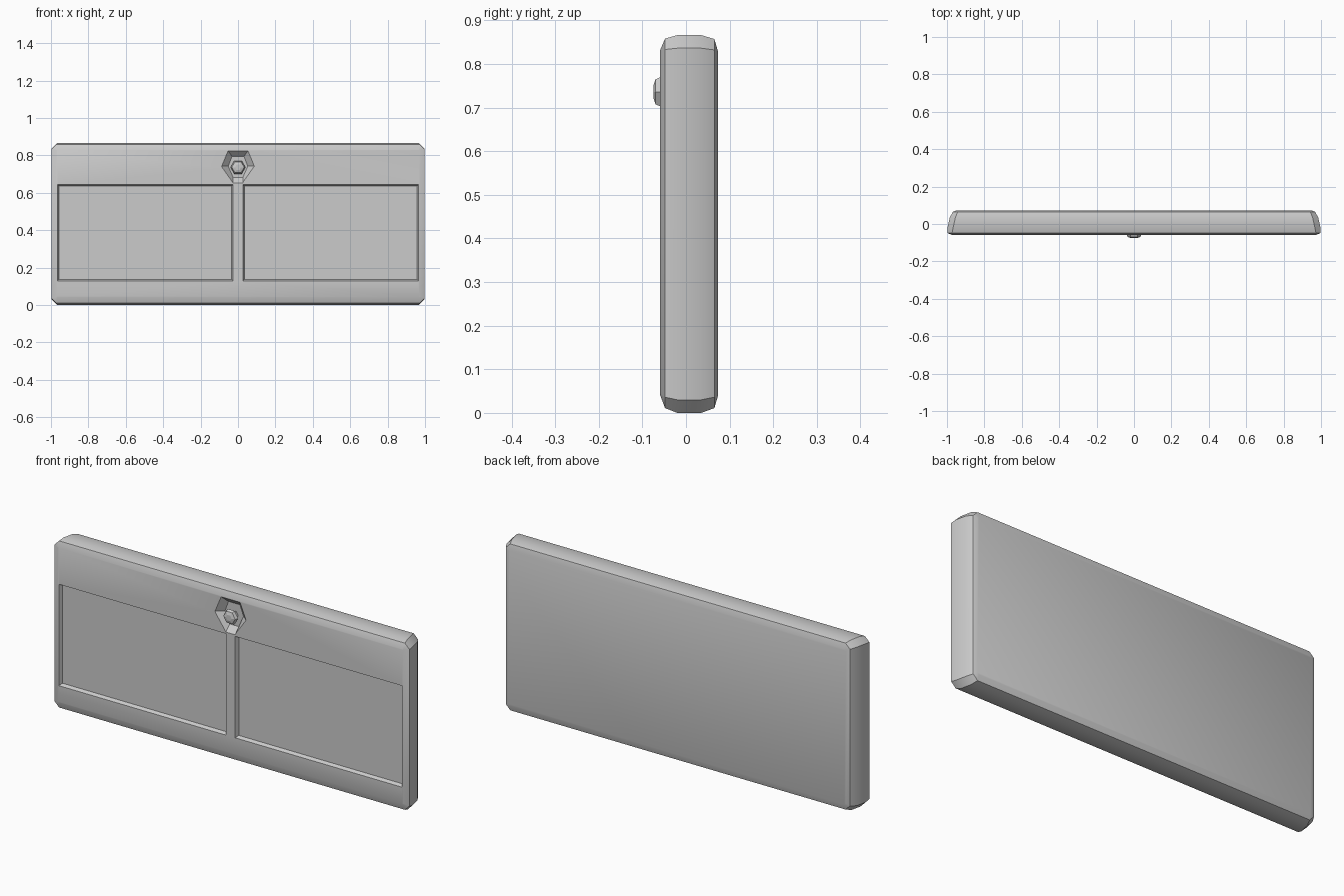
import bpy, bmesh, math

if "Cube" in bpy.data.objects:
    bpy.data.objects.remove(bpy.data.objects["Cube"])


def loft(name, rings):
    """Skin a stack of equal-length rings and cap both ends."""
    bm = bmesh.new()
    loops = [[bm.verts.new(p) for p in ring] for ring in rings]
    n = len(loops[0])
    for a, b in zip(loops, loops[1:]):
        for i in range(n):
            j = (i + 1) % n
            bm.faces.new((a[i], a[j], b[j], b[i]))
    bm.faces.new(loops[0])
    bm.faces.new(loops[-1])
    bmesh.ops.recalc_face_normals(bm, faces=bm.faces)
    mesh = bpy.data.meshes.new(name)
    bm.to_mesh(mesh)
    bm.free()
    obj = bpy.data.objects.new(name, mesh)
    bpy.context.collection.objects.link(obj)
    return obj


def chamfered(y, x0, x1, z0, z1, c):
    return [(x0 + c, y, z0), (x1 - c, y, z0), (x1, y, z0 + c), (x1, y, z1 - c),
            (x1 - c, y, z1), (x0 + c, y, z1), (x0, y, z1 - c), (x0, y, z0 + c)]


def rect(y, x0, x1, z0, z1):
    return [(x0, y, z0), (x1, y, z0), (x1, y, z1), (x0, y, z1)]


def cut(target, cutter):
    cutter.hide_render = True
    mod = target.modifiers.new("cut", 'BOOLEAN')
    mod.operation = 'DIFFERENCE'
    mod.solver = 'EXACT'
    mod.object = cutter
    bpy.context.view_layer.objects.active = target
    bpy.ops.object.modifier_apply(modifier=mod.name)
    bpy.data.objects.remove(cutter)


# Main slab: soft edges, sides tapering towards the back
sections = [(-0.060, 0.970, 0.043, 0.830, 0.003), (-0.048, 0.998, 0.011, 0.858, 0.025),
            (-0.020, 0.997, 0.000, 0.866, 0.030), (0.035, 0.985, 0.000, 0.866, 0.030),
            (0.065, 0.968, 0.011, 0.857, 0.025), (0.073, 0.950, 0.038, 0.830, 0.008)]
slab = loft("drawer_front", [chamfered(y, -hx, hx, z0, z1, c)
                             for y, hx, z0, z1, c in sections])
slab.data.vertices[0].select = True

# Two sunken panels with sloping walls
for s in (-1, 1):
    panel = loft("panel_cutter", [
        rect(y, *sorted((s * (0.024 + t), s * (0.968 - t))), 0.126 + t, 0.646 - t)
        for y, t in ((-0.065, 0.0), (-0.042, 0.010))])
    cut(slab, panel)


# Six-sided funnel around the knob
def funnel_ring(y, side, top, bottom, z_top, z_low, z_mid=0.742):
    return [(-bottom, y, z_low), (bottom, y, z_low), (side, y, z_mid),
            (top, y, z_top), (-top, y, z_top), (-side, y, z_mid)]


cut(slab, loft("funnel_cutter", [
    funnel_ring(-0.065, 0.093, 0.057, 0.026, 0.829, 0.647),
    funnel_ring(-0.030, 0.052, 0.032, 0.026, 0.795, 0.682)]))

# Faceted knob on a short stem
knob = loft("knob", [
    [(r * math.cos(k * math.pi / 3), y, 0.736 + r * math.sin(k * math.pi / 3))
     for k in range(6)]
    for y, r in ((-0.025, 0.022), (-0.042, 0.024), (-0.056, 0.040),
                 (-0.070, 0.033), (-0.075, 0.016))])

# Smooth the soft slab edges, keep creases crisp
bpy.ops.object.select_all(action='DESELECT')
slab.select_set(True)
bpy.context.view_layer.objects.active = slab
bpy.ops.object.shade_smooth_by_angle(angle=math.radians(30))
